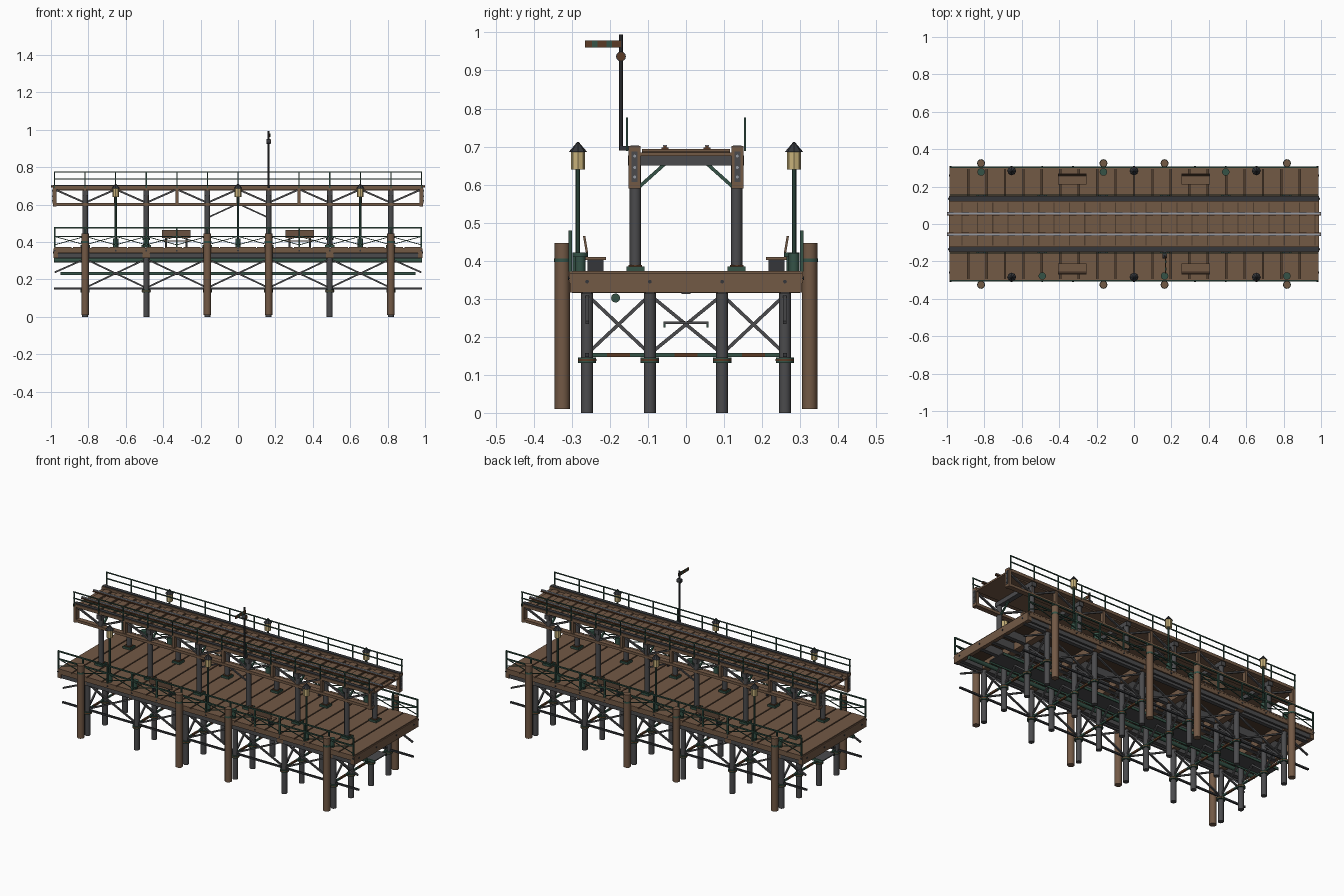
import bpy, bmesh, math
from mathutils import Vector, Matrix

old = bpy.data.objects.get("Cube")
if old:
    bpy.data.objects.remove(old, do_unlink=True)


def material(name, *rgb):
    m = bpy.data.materials.new(name)
    m.use_nodes = True
    m.diffuse_color = (*rgb, 1)
    m.node_tree.nodes["Principled BSDF"].inputs["Base Color"].default_value = (*rgb, 1)
    return m


wood = material("weathered wood", 0.17, 0.10, 0.06)
dark_wood = material("dark wood", 0.075, 0.045, 0.027)
steel = material("dark steel", 0.07, 0.07, 0.074)
iron = material("black iron", 0.035, 0.037, 0.042)
green = material("green paint", 0.035, 0.085, 0.062)
rust = material("rust", 0.10, 0.042, 0.018)
glass = material("lamp glass", 0.58, 0.45, 0.20)
rail_steel = material("polished rail", 0.30, 0.32, 0.36)

parts = {}


def mesh_for(name, mat):
    return parts.setdefault(name, (bmesh.new(), mat))[0]


def box(name, mat, center, size, tilt=0):
    m = Matrix.Translation(center) @ Matrix.Rotation(tilt, 4, 'X') @ Matrix.Diagonal((*size, 1))
    bmesh.ops.create_cube(mesh_for(name, mat), size=1, matrix=m)


def rod(name, mat, a, b, r, sides=12, r2=None):
    a, b = Vector(a), Vector(b)
    d = b - a
    m = Matrix.Translation((a + b) / 2) @ d.to_track_quat('Z', 'Y').to_matrix().to_4x4()
    bmesh.ops.create_cone(mesh_for(name, mat), cap_ends=True, segments=sides, radius1=r,
                          radius2=r if r2 is None else r2, depth=d.length, matrix=m)


def bar(name, mat, a, b, width, depth):
    """Square-section member between two points."""
    a, b = Vector(a), Vector(b)
    d = b - a
    m = (Matrix.Translation((a + b) / 2) @ d.to_track_quat('Z', 'Y').to_matrix().to_4x4()
         @ Matrix.Diagonal((width, depth, d.length, 1)))
    bmesh.ops.create_cube(mesh_for(name, mat), size=1, matrix=m)


def cross(name, mat, a, b, w):
    """X brace in the rectangle with opposite corners a and b."""
    a, b = Vector(a), Vector(b)
    bar(name, mat, a, b, w, w)
    bar(name, mat, (a.x, a.y, b.z), (b.x, b.y, a.z), w, w)


STEP = 0.327
HALF = 0.985
bents = [STEP * (i - 2.5) for i in range(6)]
bays = [STEP / 2 * (i - 6) for i in range(13)]
rows = (-0.26, -0.095, 0.095, 0.26)
sides = (-1, 1)

# Piles, collars, caps and cross bracing of each bent
for x in bents:
    for y in rows:
        rod("pile", steel, (x, y, 0), (x, y, 0.32), 0.016)
        rod("pile_collar", green, (x, y, 0.131), (x, y, 0.145), 0.024)
        rod("pile_collar_band", rust, (x, y, 0.136), (x, y, 0.141), 0.0245)
    for y0, y1 in zip(rows, rows[1:]):
        cross("bent_brace", steel, (x, y0, 0.155), (x, y1, 0.31), 0.009)
        bar("bent_tie", green, (x, y0, 0.152), (x, y1, 0.152), 0.01, 0.01)
        mid = (y0 + y1) / 2
        box("bent_tie_rust", rust, (x, mid, 0.152), (0.0105, 0.06, 0.0105))
    box("bent_cap", wood, (x, 0, 0.337), (0.04, 0.6, 0.044))

# Lengthwise bracing
for s in sides:
    y = 0.26 * s
    for x0, x1 in zip(bents, bents[1:]):
        cross("side_brace", steel, (x0, y, 0.155), (x1, y, 0.31), 0.009)
    for e in sides:
        bar("end_strut", steel, (e * bents[5], y, 0.31), (e * 0.98, y, 0.238), 0.009, 0.009)
    bar("side_waler", iron, (-HALF, y, 0.152), (HALF, y, 0.152), 0.01, 0.01)

# Underdeck catwalk and service pipe
box("catwalk", steel, (0, 0, 0.237), (1.9, 0.116, 0.006))
for s in sides:
    box("catwalk_edge", green, (0, 0.056 * s, 0.232), (1.9, 0.005, 0.016))
rod("service_pipe", green, (-HALF, -0.185, 0.302), (HALF, -0.185, 0.302), 0.012)

# Lower deck framing and planks
for y in (*rows, 0):
    box("stringer", steel, (0, y, 0.335), (1.95, 0.024, 0.044))
for s in sides:
    box("edge_beam", wood, (0, 0.301 * s, 0.354), (2 * HALF, 0.012, 0.026))
    box("edge_channel", steel, (0, 0.294 * s, 0.328), (2 * HALF, 0.012, 0.024))
    box("end_beam", wood, (0.975 * s, 0, 0.341), (0.024, 0.61, 0.05))
    for y in rows:
        rod("beam_bolt", iron, (0.985 * s, y, 0.345), (0.99 * s, y, 0.345), 0.005, 8)
    for x in bays:
        rod("edge_bolt", iron, (x, 0.305 * s, 0.354), (x, 0.31 * s, 0.354), 0.005, 8)
box("deck_underlay", dark_wood, (0, 0, 0.361), (1.96, 0.6, 0.006))
PLANKS = 20
pitch = 2 * HALF / PLANKS
for i in range(PLANKS):
    box("deck_plank", wood, (-HALF + pitch * (i + 0.5), 0, 0.368), (pitch - 0.007, 0.616, 0.009))

# Fender piles
for s in sides:
    for x in (bents[0], bents[2], bents[3], bents[5]):
        y = 0.325 * s
        rod("fender_pile", wood, (x, y, 0.01), (x, y, 0.447), 0.02)
        rod("fender_band", green, (x, y, 0.396), (x, y, 0.406), 0.0215)

# Lower railing with crossed infill
for s in sides:
    y = 0.304 * s
    for x in bays:
        box("lower_rail_post", green, (x, y, 0.425), (0.008, 0.009, 0.108))
    for z in (0.476, 0.43):
        box("lower_rail", green, (0, y, z), (2 * HALF, 0.008, 0.007))
    for x0, x1 in zip(bays, bays[1:]):
        cross("lower_rail_infill", green, (x0, y, 0.385), (x1, y, 0.43), 0.004)

# Lamps and bollards
for s in sides:
    y = 0.284 * s
    for x in (-2 * STEP, 0, 2 * STEP):
        rod("lamp_base", green, (x, y, 0.37), (x, y, 0.42), 0.014)
        rod("lamp_pole", green, (x, y, 0.42), (x, y, 0.645), 0.006, 8)
        rod("lamp_lantern", glass, (x, y, 0.64), (x, y, 0.687), 0.018, 8)
        rod("lamp_roof", iron, (x, y, 0.686), (x, y, 0.712), 0.024, 8, 0.002)
    for i in (0, 2, 4):
        x = -s * -bents[i]
        rod("bollard", green, (x, 0.278 * s, 0.37), (x, 0.278 * s, 0.412), 0.014)
        rod("bollard_head", green, (x, 0.278 * s, 0.41), (x, 0.278 * s, 0.422), 0.02)

# Benches
for s in sides:
    for x in (-0.33, 0.33):
        box("bench_seat", wood, (x, 0.238 * s, 0.406), (0.15, 0.055, 0.007))
        box("bench_back", wood, (x, 0.264 * s, 0.443), (0.15, 0.006, 0.045), -0.17 * s)
        for e in sides:
            box("bench_leg", iron, (x + 0.055 * e, 0.238 * s, 0.387), (0.009, 0.042, 0.034))
            box("bench_bracket", iron, (x + 0.055 * e, 0.261 * s, 0.418), (0.009, 0.005, 0.03))

# Columns and crossbeams of the elevated track
for x in bents:
    for s in sides:
        y = 0.133 * s
        rod("column", steel, (x, y, 0.37), (x, y, 0.67), 0.015)
        box("column_base", green, (x, y, 0.379), (0.05, 0.048, 0.012))
        box("column_base_plate", rust, (x, y, 0.3865), (0.036, 0.036, 0.005))
        bar("knee_brace", green, (x, 0.122 * s, 0.595), (x, 0.055 * s, 0.655), 0.009, 0.009)
    box("crossbeam", steel, (x, 0, 0.663), (0.03, 0.305, 0.026))
for s in sides:
    for e in sides:
        bar("portal_brace", steel, (e * bents[3], 0.133 * s, 0.53), (0, 0.133 * s, 0.605), 0.008, 0.008)

# Side trusses
for s in sides:
    y = 0.135 * s
    box("truss_top_chord", wood, (0, y, 0.691), (1.98, 0.032, 0.018))
    box("truss_top_plate", iron, (0, y, 0.7015), (1.98, 0.022, 0.003))
    box("truss_bottom_chord", wood, (0, y, 0.601), (1.98, 0.03, 0.016))
    for x in bays:
        box("truss_post", wood, (x, y, 0.646), (0.016, 0.022, 0.08))
    for i, (x0, x1) in enumerate(zip(bays, bays[1:])):
        z0, z1 = (0.61, 0.682) if i % 2 else (0.682, 0.61)
        bar("truss_diagonal", steel, (x0, y, z0), (x1, y, z1), 0.01, 0.01)
    for e in sides:
        box("truss_end_post", wood, (0.98 * e, y, 0.646), (0.018, 0.032, 0.112))
        box("truss_end_plate", steel, (0.99 * e, y, 0.647), (0.004, 0.016, 0.08))
        for z in (0.62, 0.645, 0.675):
            rod("truss_end_bolt", rail_steel, (0.99 * e, y, z), (0.995 * e, y, z), 0.004, 8)

# Upper deck, ties and rails
box("track_deck", wood, (0, 0, 0.68), (1.98, 0.24, 0.01))
TIES = 24
for i in range(TIES):
    x = (i - (TIES - 1) / 2) * 0.082
    box("tie", wood, (x, 0, 0.6885), (0.042, 0.23, 0.009))
    box("tie_gap", dark_wood, (x + 0.024, 0, 0.6855), (0.006, 0.23, 0.002))
for s in sides:
    y = 0.055 * s
    box("rail_foot", rust, (0, y, 0.695), (2, 0.018, 0.005))
    box("rail_web", rust, (0, y, 0.6985), (2, 0.008, 0.006))
    box("rail_head", rail_steel, (0, y, 0.7025), (2, 0.011, 0.004))

# Upper railing
for s in sides:
    y = 0.155 * s
    for x in bays:
        box("upper_rail_post", green, (x, y, 0.733), (0.006, 0.005, 0.088))
    for z in (0.774, 0.737):
        box("upper_rail", green, (0, y, z), (2 * HALF, 0.005, 0.006))

# Signal mast
mx, my = bents[3], -0.171
rod("signal_mast", iron, (mx, my, 0.69), (mx, my, 0.995), 0.005, 8)
box("signal_bracket", iron, (mx, -0.16, 0.696), (0.014, 0.03, 0.012))
box("signal_arm", rust, (mx + 0.006, -0.218, 0.97), (0.005, 0.095, 0.018))
for y in (-0.202, -0.24):
    box("signal_arm_stripe", green, (mx + 0.006, y, 0.97), (0.006, 0.015, 0.0185))
rod("signal_lamp", iron, (mx - 0.012, my, 0.937), (mx + 0.01, my, 0.937), 0.013)
rod("signal_lens", rust, (mx + 0.01, my, 0.937), (mx + 0.013, my, 0.937), 0.011)

# Turn each collected part into an object
bpy.ops.object.select_all(action='DESELECT')
for name, (bm, mat) in parts.items():
    me = bpy.data.meshes.new(name)
    bm.to_mesh(me)
    bm.free()
    me.materials.append(mat)
    ob = bpy.data.objects.new(name, me)
    bpy.context.collection.objects.link(ob)
    ob.select_set(True)
    bpy.context.view_layer.objects.active = ob
bpy.ops.object.shade_smooth_by_angle(angle=math.radians(35))
